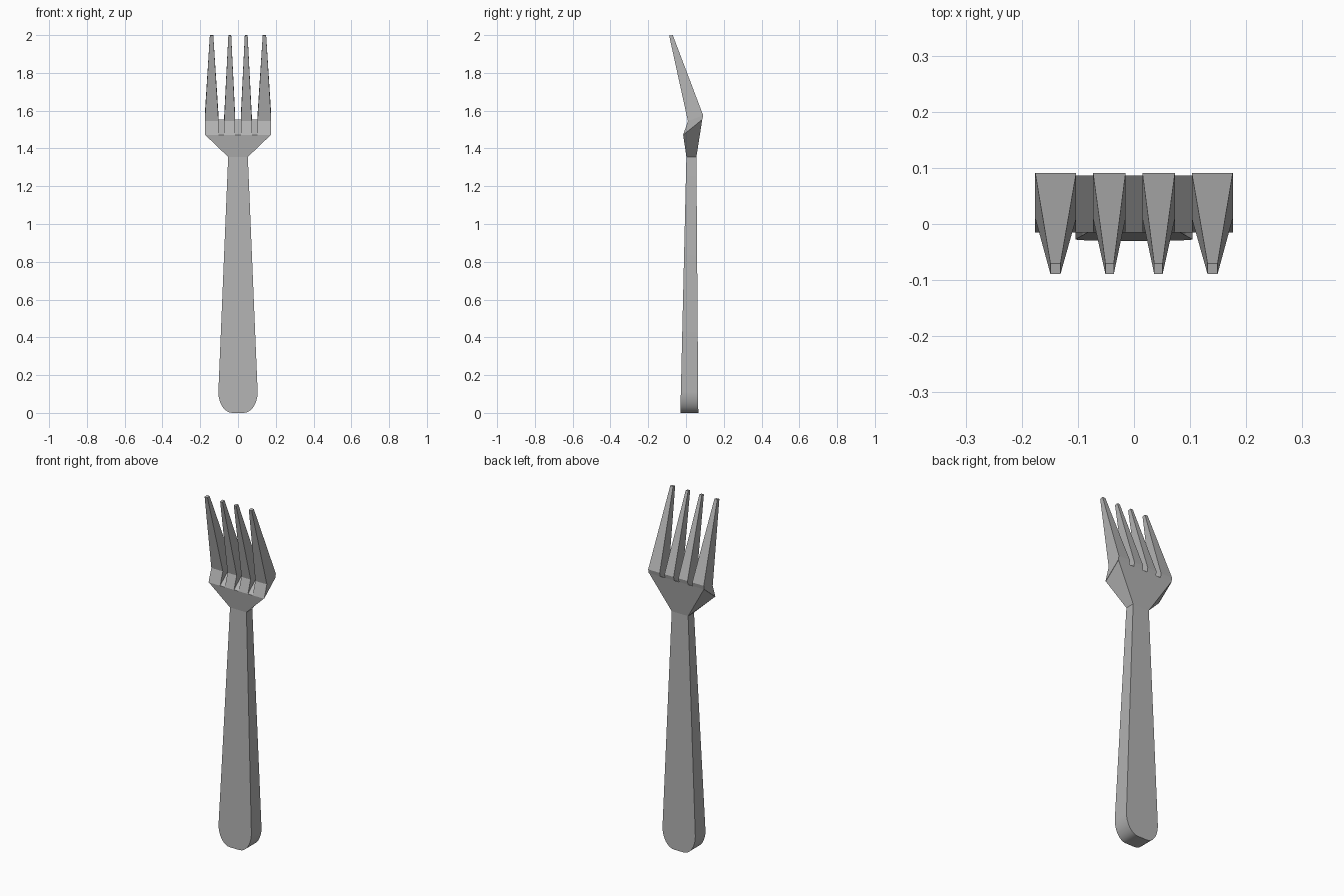
import bpy
import bmesh
from math import sin, cos, pi

cube = bpy.data.objects.get("Cube")
if cube:
    bpy.data.objects.remove(cube)

metal = bpy.data.materials.new("grey metal")
metal.use_nodes = True
colour = (0.45, 0.45, 0.45, 1)
metal.diffuse_color = colour
metal.node_tree.nodes["Principled BSDF"].inputs["Base Color"].default_value = colour


def loft(name, rings, smooth=False):
    """Join four-cornered rings: left x, right x, front (y, z), back (y, z)."""
    bm = bmesh.new()
    loops = []
    for x0, x1, (yf, zf), (yb, zb) in rings:
        corners = [(x0, yf, zf), (x1, yf, zf), (x1, yb, zb), (x0, yb, zb)]
        loops.append([bm.verts.new(c) for c in corners])
    for low, high in zip(loops, loops[1:]):
        for i in range(4):
            j = (i + 1) % 4
            bm.faces.new((low[i], low[j], high[j], high[i]))
    bm.faces.new(loops[0][::-1])
    bm.faces.new(loops[-1])
    bmesh.ops.recalc_face_normals(bm, faces=bm.faces)
    mesh = bpy.data.meshes.new(name)
    bm.to_mesh(mesh)
    bm.free()
    mesh.materials.append(metal)
    obj = bpy.data.objects.new(name, mesh)
    bpy.context.collection.objects.link(obj)
    if smooth:
        bpy.ops.object.select_all(action="DESELECT")
        obj.select_set(True)
        bpy.context.view_layer.objects.active = obj
        bpy.ops.object.shade_smooth_by_angle(angle=pi / 6)
    return obj


# Handle: rounded butt, then a straight taper in width and thickness
NECK_Z = 1.355


def handle_ring(half, z):
    t = z / NECK_Z
    return (-half, half, (-0.03 + 0.032 * t, z), (0.065 - 0.01 * t, z))


STEPS = 8
butt = [(0.03 + 0.074 * sin(a), 0.11 * (1 - cos(a)))
        for a in (i * pi / 2 / STEPS for i in range(STEPS + 1))]
loft("handle", [handle_ring(h, z) for h, z in butt + [(0.052, NECK_Z)]], smooth=True)

# Neck: flares out to a slanted shelf that carries the tines
SHELF_FRONT, SHELF_BACK = (-0.015, 1.472), (0.086, 1.553)
loft("neck", [(-0.052, 0.052, (0.002, NECK_Z), (0.055, NECK_Z)),
              (-0.174, 0.174, SHELF_FRONT, SHELF_BACK)])

# Tines: short upright root, then a long taper leaning forward
for side, sign in (("left", 1), ("right", -1)):
    for place, base, tip in (("inner", (0.015, 0.073), (0.036, 0.051)),
                             ("outer", (0.103, 0.176), (0.131, 0.149))):
        b0, b1 = sorted(sign * x for x in base)
        t0, t1 = sorted(sign * x for x in tip)
        loft(f"{side}_{place}_tine", [
            (b0, b1, SHELF_FRONT, SHELF_BACK),
            (b0, b1, (0.01, 1.545), (0.091, 1.575)),
            (t0, t1, (-0.089, 1.997), (-0.07, 2.0))])
